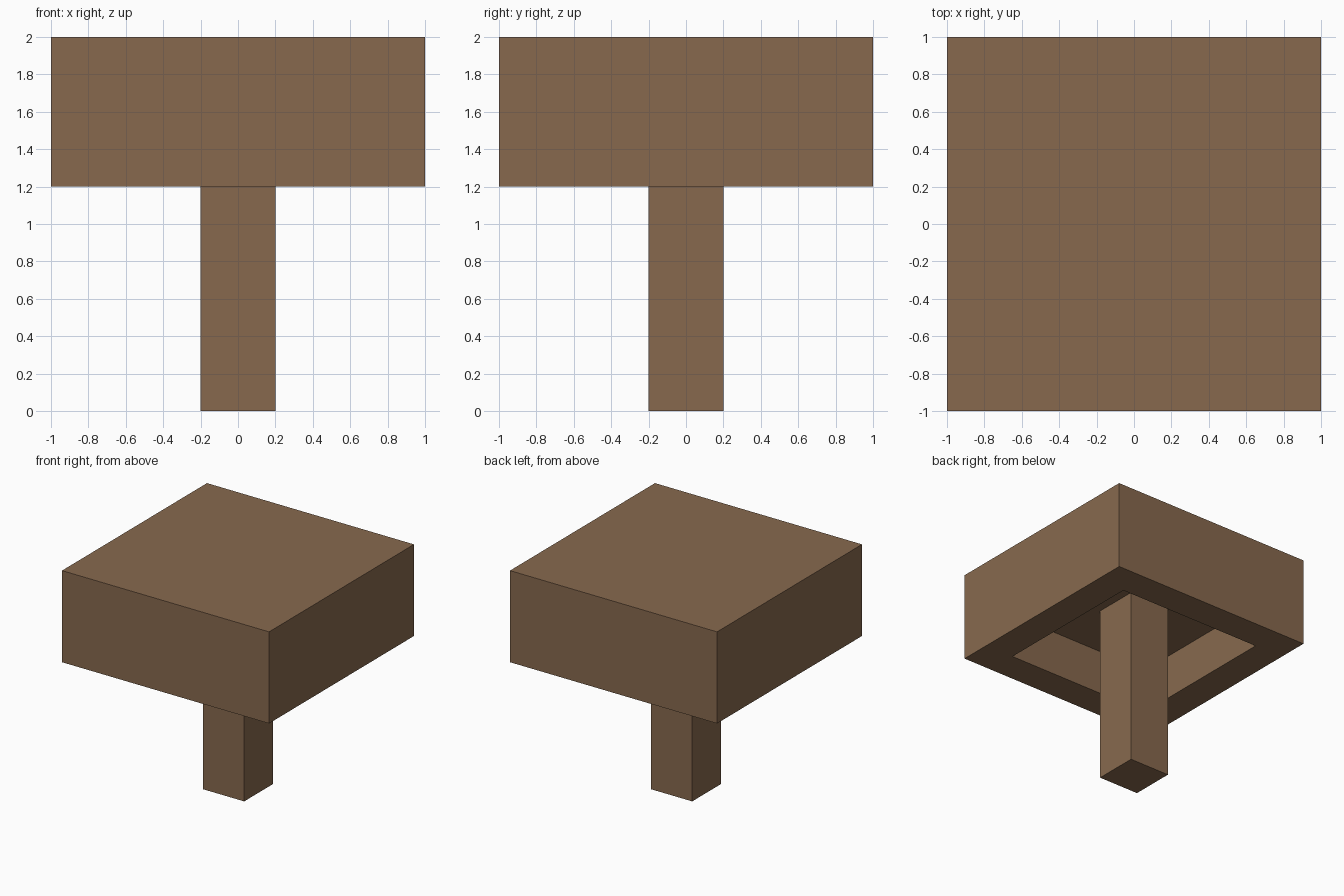
import bpy
import bmesh

default = bpy.data.objects.get("Cube")
if default:
    bpy.data.objects.remove(default, do_unlink=True)

# Single brown wood colour
wood = bpy.data.materials.new("brown_wood")
wood.use_nodes = True
colour = (0.242, 0.141, 0.076, 1)
wood.diffuse_color = colour
wood.node_tree.nodes["Principled BSDF"].inputs["Base Color"].default_value = colour


def box(name, half, bottom, top, recess_half=None, recess_depth=0):
    """Square block on the z axis, optionally hollowed from below."""
    bm = bmesh.new()
    bmesh.ops.create_cube(bm, size=1)
    for v in bm.verts:
        v.co.x *= 2 * half
        v.co.y *= 2 * half
        v.co.z = top if v.co.z > 0 else bottom
    bm.normal_update()
    if recess_half:
        underside = min(bm.faces, key=lambda f: f.normal.z)
        bmesh.ops.inset_region(bm, faces=[underside], thickness=half - recess_half)
        ceiling = bmesh.ops.extrude_discrete_faces(bm, faces=[underside])["faces"][0]
        bmesh.ops.translate(bm, verts=ceiling.verts, vec=(0, 0, recess_depth))
    bmesh.ops.recalc_face_normals(bm, faces=bm.faces)
    mesh = bpy.data.meshes.new(name)
    bm.to_mesh(mesh)
    bm.free()
    mesh.materials.append(wood)
    obj = bpy.data.objects.new(name, mesh)
    bpy.context.collection.objects.link(obj)
    return obj


# Thick square top with a square recess underneath
box("table_top", 1, 1.2, 2, recess_half=0.6, recess_depth=0.4)
# Central post rising to the recess ceiling
box("post", 0.2, 0, 1.6)
